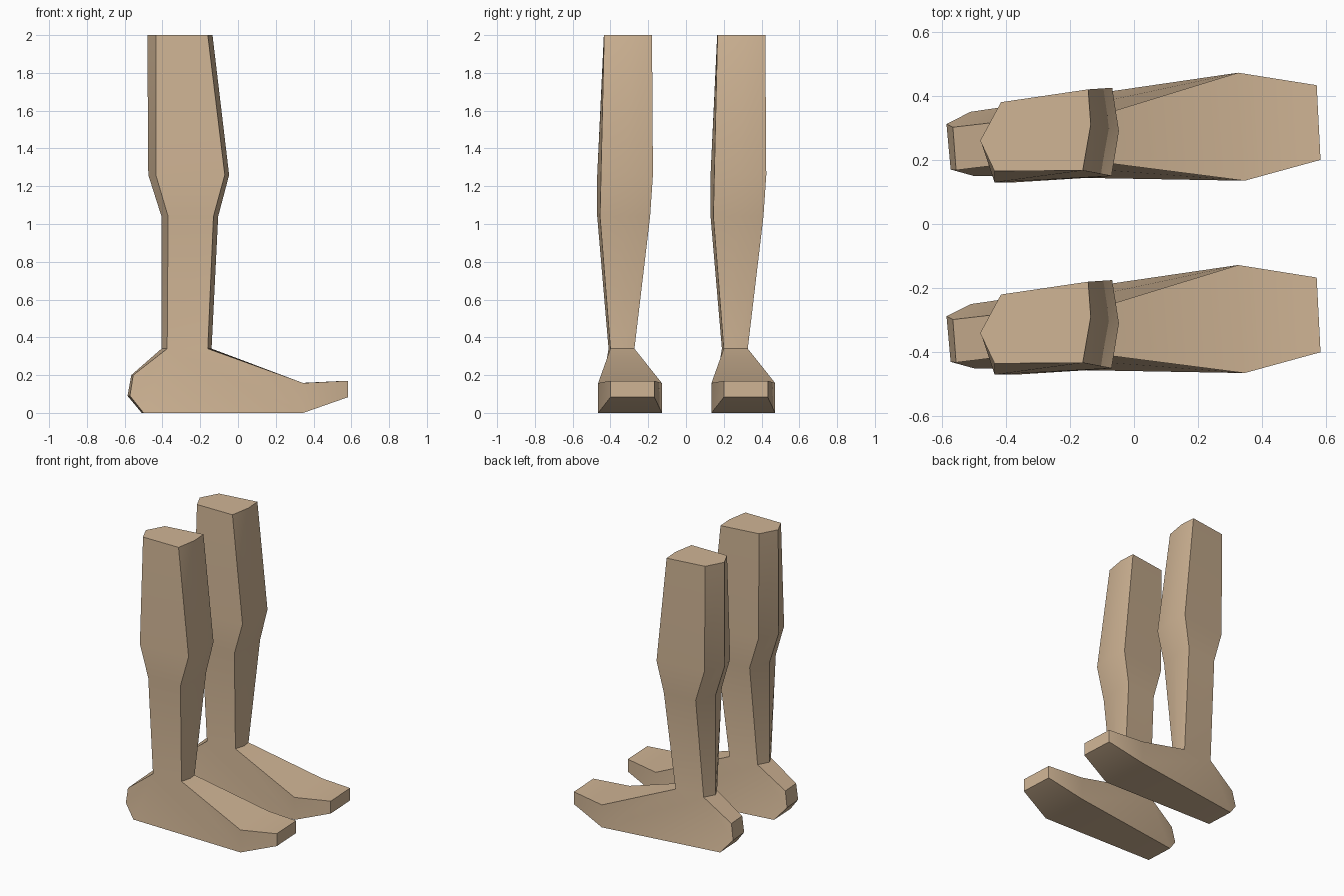
import bpy, bmesh, math

if "Cube" in bpy.data.objects:
    bpy.data.objects.remove(bpy.data.objects["Cube"])

skin = bpy.data.materials.new("tan")
skin.diffuse_color = (0.63, 0.46, 0.30, 1)
skin.use_nodes = True
skin.node_tree.nodes["Principled BSDF"].inputs["Base Color"].default_value = skin.diffuse_color

# Shin rings: height, then six (x, y) corners, starting at the back near side
RINGS = [
    (0.34, [(-.375, .19), (-.16, .20), (-.14, .27), (-.147, .327), (-.365, .325), (-.405, .25)]),
    (1.04, [(-.37, .13), (-.13, .145), (-.105, .285), (-.115, .41), (-.345, .385), (-.405, .25)]),
    (1.26, [(-.435, .13), (-.07, .15), (-.047, .29), (-.068, .425), (-.41, .38), (-.475, .25)]),
    (2.00, [(-.435, .165), (-.16, .167), (-.135, .31), (-.143, .42), (-.415, .38), (-.48, .26)]),
]

# Foot profile from the ball over the toe, and round the heel: (x, y, z) near and far side
FOOT = {
    "heel_top": ((-.555, .168, .20), (-.565, .302, .20)),
    "heel_mid": ((-.572, .170, .09), (-.585, .312, .09)),
    "heel_low": ((-.50, .15, 0), (-.51, .35, 0)),
    "ball_low": ((.345, .135, 0), (.325, .472, 0)),
    "toe_low": ((.582, .20, .083), (.57, .433, .083)),
    "toe_top": ((.582, .20, .17), (.57, .433, .17)),
    "ball_top": ((.345, .135, .158), (.325, .472, .158)),
}


def build_leg(name, dy):
    bm = bmesh.new()
    new = lambda x, y, z: bm.verts.new((x, y + dy, z))

    # Shin and calf
    rings = [[new(x, y, z) for x, y in pts] for z, pts in RINGS]
    for a, b in zip(rings, rings[1:]):
        for i in range(6):
            j = (i + 1) % 6
            bm.faces.new((a[i], a[j], b[j], b[i]))
    bm.faces.new(rings[-1])

    # Foot: strips across the width, then both sides
    foot = {k: [new(*p) for p in pair] for k, pair in FOOT.items()}
    order = list(foot.values())
    for a, b in zip(order, order[1:]):
        bm.faces.new((a[0], a[1], b[1], b[0]))
    r = rings[0]
    top, ball = foot["heel_top"], foot["ball_top"]
    bm.faces.new((r[1], ball[0], ball[1], r[3], r[2]))
    bm.faces.new((r[4], top[1], top[0], r[0], r[5]))
    for s, (back, front) in enumerate(((r[0], r[1]), (r[4], r[3]))):
        f = {k: v[s] for k, v in foot.items()}
        bm.faces.new((back, f["heel_top"], f["heel_mid"], f["heel_low"]))
        bm.faces.new((back, f["heel_low"], f["ball_low"], front))
        bm.faces.new((front, f["ball_low"], f["ball_top"]))
        bm.faces.new((f["ball_top"], f["ball_low"], f["toe_low"], f["toe_top"]))

    bmesh.ops.recalc_face_normals(bm, faces=bm.faces)
    me = bpy.data.meshes.new(name)
    bm.to_mesh(me)
    bm.free()
    me.materials.append(skin)
    ob = bpy.data.objects.new(name, me)
    bpy.context.collection.objects.link(ob)
    bpy.ops.object.select_all(action='DESELECT')
    ob.select_set(True)
    bpy.context.view_layer.objects.active = ob
    bpy.ops.object.shade_smooth_by_angle(angle=math.radians(30))


# Two identical legs side by side
build_leg("left_leg", 0)
build_leg("right_leg", -0.6)
